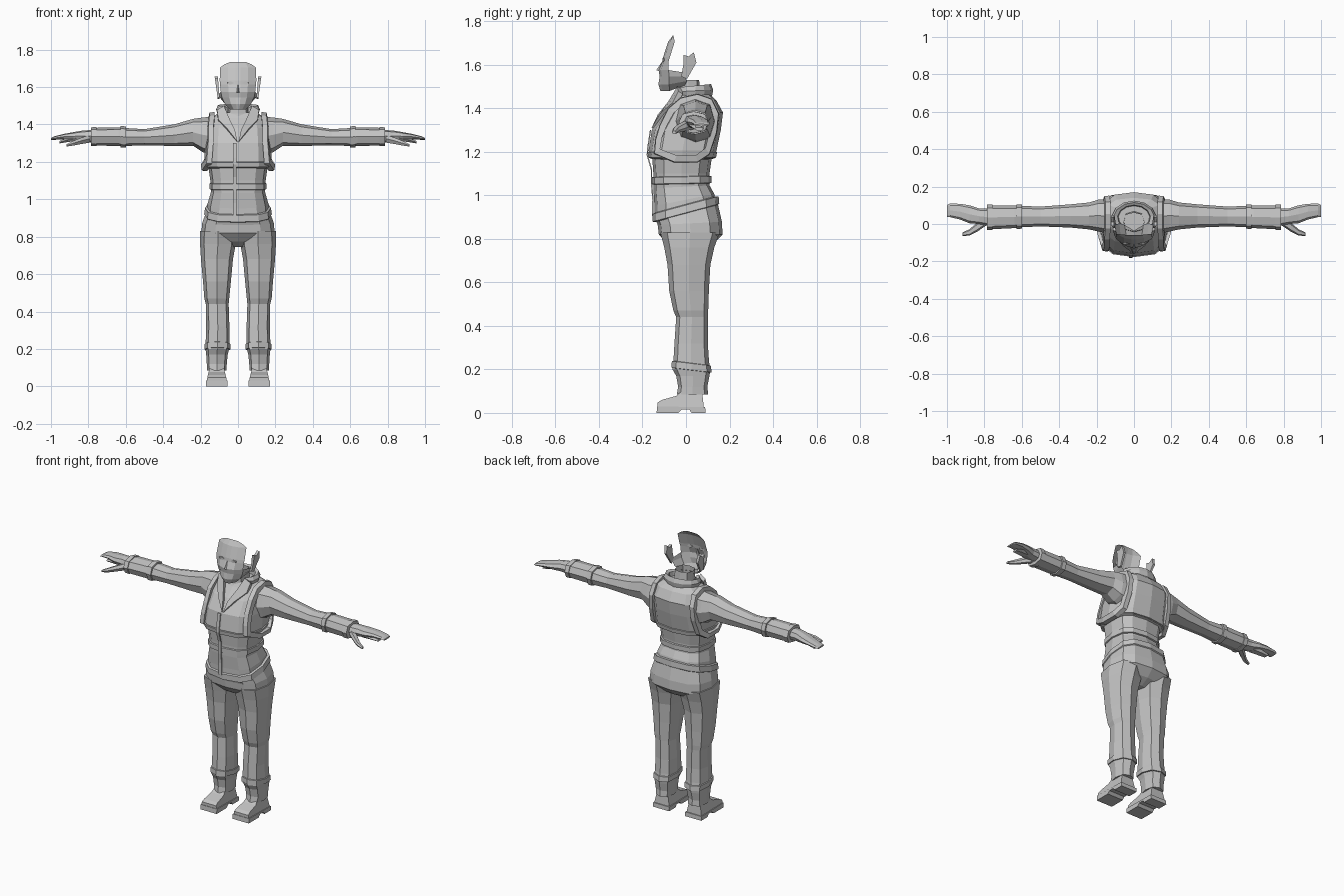
import bpy, bmesh, math

grey = bpy.data.materials.new("plain_grey")
grey.diffuse_color = (0.55, 0.55, 0.55, 1)


def make(name, verts, faces, mirror=False, solid=True):
    """Mesh object; mirror adds the x-reflected half to the same part."""
    verts, faces = list(verts), [tuple(f) for f in faces]
    if mirror:
        k = len(verts)
        verts += [(-x, y, z) for x, y, z in verts]
        faces += [tuple(i + k for i in reversed(f)) for f in faces]
    me = bpy.data.meshes.new(name)
    me.from_pydata(verts, [], faces)
    bm = bmesh.new()
    bm.from_mesh(me)
    if solid:
        bmesh.ops.recalc_face_normals(bm, faces=bm.faces)
    else:
        bmesh.ops.remove_doubles(bm, verts=bm.verts, dist=0.0005)
    bm.to_mesh(me)
    bm.free()
    me.materials.append(grey)
    ob = bpy.data.objects.new(name, me)
    bpy.context.collection.objects.link(ob)
    return ob


def loft(name, rings, caps=(True, True), mirror=False, loop=False):
    """Skin a list of equal-length rings."""
    n, m = len(rings[0]), len(rings)
    verts = [p for r in rings for p in r]
    faces = [(i * n + j, i * n + (j + 1) % n, (i + 1) % m * n + (j + 1) % n, (i + 1) % m * n + j)
             for i in range(m if loop else m - 1) for j in range(n)]
    if not loop:
        if caps[0]:
            faces.append(tuple(reversed(range(n))))
        if caps[1]:
            faces.append(tuple((m - 1) * n + j for j in range(n)))
    return make(name, verts, faces, mirror)


def oval(n, e):
    """Unit rounded-box outline."""
    pw = lambda v: math.copysign(abs(v) ** e, v) if abs(v) > 1e-6 else 0.0
    return [(pw(math.cos(t)), pw(math.sin(t))) for t in (2 * math.pi * i / n for i in range(n))]


def level(z, x0, x1, yf, yb, tilt=0.0, n=12, e=0.7):
    """Horizontal ring spanning x0..x1 and yf..yb, rising to the back by tilt."""
    cx, cy, hx, hy = (x0 + x1) / 2, (yf + yb) / 2, (x1 - x0) / 2, (yb - yf) / 2
    return [(cx + hx * a, cy + hy * b, z + tilt * (cy + hy * b)) for a, b in oval(n, e)]


def stack(name, rows, **kw):
    return loft(name, [level(z, -w, w, yf, yb, t) for z, w, yf, yb, t in rows], **kw)


def along_x(rows, n=8, e=0.8):
    return [[(x, yc + ry * a, zc + rz * b) for a, b in oval(n, e)] for x, yc, zc, ry, rz in rows]


# jacket body, belts and hem
stack("jacket", [
    (0.94, .165, -.145, .14, .25), (0.98, .162, -.145, .13, .2), (1.04, .145, -.15, .108, .05),
    (1.10, .148, -.15, .108, 0), (1.17, .158, -.155, .118, 0)])
stack("chest_vest", [
    (1.165, .160, -.150, .115, 0), (1.17, .172, -.165, .130, 0), (1.205, .180, -.172, .140, 0),
    (1.30, .175, -.157, .160, 0), (1.38, .168, -.105, .170, 0), (1.435, .150, -.055, .140, 0),
    (1.465, .095, -.035, .110, 0)])
stack("jacket_hem", [
    (0.915, .172, -.145, .145, .27), (0.92, .181, -.153, .153, .27),
    (0.955, .176, -.153, .150, .27), (0.96, .160, -.140, .130, .27)])
stack("waist_belt", [
    (1.05, .140, -.145, .10, .02), (1.055, .153, -.157, .117, .02),
    (1.085, .153, -.157, .117, .02), (1.09, .140, -.145, .10, .02)])
stack("chest_belt", [
    (1.17, .165, -.16, .125, 0), (1.173, .181, -.173, .138, 0),
    (1.198, .185, -.177, .143, 0), (1.202, .17, -.16, .13, 0)])

# front closure
closure = [(-.150, .905), (-.149, .98), (-.154, 1.04), (-.156, 1.12), (-.175, 1.185),
           (-.172, 1.22), (-.160, 1.30)]
loft("front_closure", [[(-.028, y, z), (-.028, y - .006, z), (-.008, y - .006, z), (-.008, y, z)]
                       for y, z in closure])

# shoulder harness looping round each armhole
loop = [(-.135, 1.20, .14), (-.128, 1.26, .135), (-.108, 1.32, .13), (-.072, 1.39, .13),
        (-.02, 1.435, .125), (.05, 1.452, .125), (.11, 1.432, .125), (.138, 1.37, .13),
        (.128, 1.29, .135), (.10, 1.20, .145), (.05, 1.165, .165), (-.05, 1.165, .165)]
rings = []
for y, z, x in loop:
    d = math.hypot(y - .02, z - 1.32)
    uy, uz = (y - .02) / d, (z - 1.32) / d
    rings.append([(x + dx, y + uy * o, z + uz * o)
                  for dx, o in ((0, -.02), (0, .015), (.028, .012), (.034, -.02))])
loft("shoulder_harness", rings, mirror=True, loop=True)

# standing collar, open at the front
arc = [math.radians(-50 + 280 * i / 10) for i in range(11)]
loft("collar", [[(rx * math.cos(t), .035 + ry * math.sin(t), z + dz * math.sin(t))
                 for rx, ry, z, dz in ((.105, .082, 1.44, .0), (.118, .09, 1.48, .005),
                                       (.108, .08, 1.503, .008), (.088, .066, 1.495, .008),
                                       (.08, .06, 1.44, .0))] for t in arc])

# lapels folded down from the collar
lapel = [(.075, -.040, 1.50), (.112, -.035, 1.478), (.105, -.062, 1.425), (.055, -.120, 1.375),
         (.004, -.158, 1.31), (.016, -.130, 1.37), (.045, -.082, 1.43)]
k = len(lapel)
make("lapels", lapel + [(x, y + .02, z - .012) for x, y, z in lapel],
     [tuple(range(k)), tuple(reversed(range(k, 2 * k)))] +
     [(i, i + k, (i + 1) % k + k, (i + 1) % k) for i in range(k)], mirror=True)

# neck, open at the top
loft("neck", [level(z, -w, w, f, b, 0, 8) for z, w, f, b in
              ((1.40, .062, -.06, .08), (1.46, .054, -.045, .068), (1.53, .056, -.04, .06))],
     caps=(True, False))

# sleeves
loft("sleeve", along_x([
    (.12, .04, 1.335, .095, .11), (.19, .045, 1.345, .085, .092), (.24, .043, 1.358, .072, .072),
    (.34, .043, 1.343, .062, .058), (.50, .040, 1.332, .053, .043), (.60, .040, 1.333, .057, .048),
    (.64, .038, 1.335, .060, .050), (.78, .035, 1.335, .064, .047), (.785, .035, 1.335, .050, .035)]),
    mirror=True)
loft("sleeve_strap", along_x([
    (.598, .040, 1.333, .055, .045), (.60, .040, 1.334, .065, .056), (.628, .039, 1.335, .066, .057),
    (.63, .039, 1.335, .055, .045)]), mirror=True)
loft("glove_cuff", along_x([
    (.755, .035, 1.335, .055, .040), (.757, .035, 1.335, .068, .051), (.785, .035, 1.335, .068, .050),
    (.787, .035, 1.335, .050, .036)]), mirror=True)

# gloves: palm with fingers, lower finger and thumb
loft("glove", along_x([
    (.77, .035, 1.337, .046, .034), (.83, .042, 1.338, .042, .030), (.88, .052, 1.337, .048, .022),
    (.93, .066, 1.335, .042, .015), (.985, .073, 1.327, .036, .009), (1.0, .070, 1.322, .032, .005)]),
    mirror=True)
loft("lower_fingers", along_x([
    (.86, .040, 1.328, .034, .018), (.91, .050, 1.318, .030, .013), (.955, .060, 1.305, .022, .007)], 6),
    mirror=True)
loft("thumb", along_x([
    (.79, .020, 1.325, .028, .024), (.84, -.018, 1.312, .024, .019), (.88, -.045, 1.300, .017, .014),
    (.918, -.055, 1.288, .009, .007)], 6), mirror=True)

# trousers
stack("trouser_seat", [
    (0.745, .06, -.03, .07, 0), (0.775, .13, -.085, .125, 0), (0.82, .196, -.125, .168, 0),
    (0.87, .192, -.130, .165, .05), (0.94, .168, -.145, .143, .25)])
loft("trouser_leg", [level(z, a, b, f, k2, 0, 8, .75) for z, a, b, f, k2 in (
    (.83, .01, .202, -.118, .155), (.76, .012, .203, -.10, .130), (.68, .027, .198, -.085, .112),
    (.56, .038, .187, -.077, .105), (.47, .047, .180, -.058, .102), (.44, .050, .172, -.045, .100),
    (.32, .046, .170, -.053, .100), (.235, .045, .173, -.058, .106), (.20, .047, .174, -.062, .112),
    (.17, .055, .170, -.045, .108), (.12, .060, .167, -.036, .098), (.085, .062, .165, -.042, .102))],
    mirror=True)
loft("ankle_strap", [level(z, a, b, f, k2, -.12, 8, .75) for z, a, b, f, k2 in (
    (.198, .050, .170, -.055, .105), (.20, .041, .179, -.067, .118), (.23, .041, .179, -.065, .114),
    (.233, .050, .170, -.055, .10))], mirror=True)


# boots: extruded side profiles
def side_prism(name, profile, xa, xb, pinch=0.0):
    a = [(xa + pinch * max(0, z - .04), y, z) for y, z in profile]
    b = [(xb - pinch * max(0, z - .04), y, z) for y, z in profile]
    loft(name, [a, b], mirror=True)


side_prism("boot_sole", [(-.135, 0), (-.035, 0), (-.02, .016), (.015, .016), (.025, 0), (.09, 0),
                         (.088, .026), (-.133, .03)], .056, .170)
side_prism("boot_upper", [(-.130, .028), (.082, .024), (.074, .10), (-.02, .10), (-.045, .078),
                          (-.11, .06), (-.130, .048)], .061, .166, .25)

# face shell: rows of height, half width, centre depth, side depth
rows = [(1.735, .070, -.060, -.055), (1.705, .096, -.082, -.052), (1.635, .098, -.105, -.074),
        (1.615, .096, -.108, -.080), (1.575, .092, -.126, -.080), (1.545, .086, -.121, -.078),
        (1.51, .070, -.127, -.078), (1.48, .040, -.118, -.075)]
cols = [-1, -.55, -.15, .15, .55, 1]
verts = []
for i, (z, w, yc, ys) in enumerate(rows):
    for c in cols:
        flat = .25 if abs(c) == .55 else abs(c) // 1
        drop = (.012 if i == 0 else 0) * (abs(c) // 1)
        verts.append((w * c, yc + (ys - yc) * flat, z - drop))
m = len(cols)
faces = [(i * m + j, (i + 1) * m + j, (i + 1) * m + j + 1, i * m + j + 1)
         for i in range(len(rows) - 1) for j in range(m - 1)]
make("face", verts, faces, solid=False)

# jaw sides and underside reaching back to the ears and neck
make("jaw", [(.092, -.080, 1.575), (.086, -.078, 1.545), (.070, -.078, 1.51), (.040, -.075, 1.48),
             (.102, -.015, 1.565), (.098, -.005, 1.545), (.078, .005, 1.525), (.050, -.005, 1.505),
             (.006, -.118, 1.48), (0, -.118, 1.48), (0, -.035, 1.50)],
     [(0, 1, 5, 4), (1, 2, 6, 5), (2, 3, 7, 6), (3, 9, 10, 7)], mirror=True, solid=False)

# ears
ear = [(-.022, 1.545), (-.012, 1.60), (-.012, 1.645), (.012, 1.638), (.036, 1.657), (.048, 1.61),
       (.022, 1.565), (.005, 1.535)]
loft("ear", [[(.098 + (z - 1.535) * .08, y, z) for y, z in ear],
             [(.108 + (z - 1.535) * .14, y, z) for y, z in ear]], mirror=True)

# eyes and nose
eye = [(.022, 1.622), (.038, 1.631), (.060, 1.626), (.055, 1.616), (.036, 1.614)]
loft("eye", [[(x, -.098, z) for x, z in eye], [(x, -.107, z) for x, z in eye]], mirror=True)
make("nose", [(0, -.106, 1.62), (.014, -.118, 1.570), (-.014, -.118, 1.570), (0, -.137, 1.575)],
     [(0, 1, 3), (0, 3, 2), (1, 2, 3), (0, 2, 1)])
